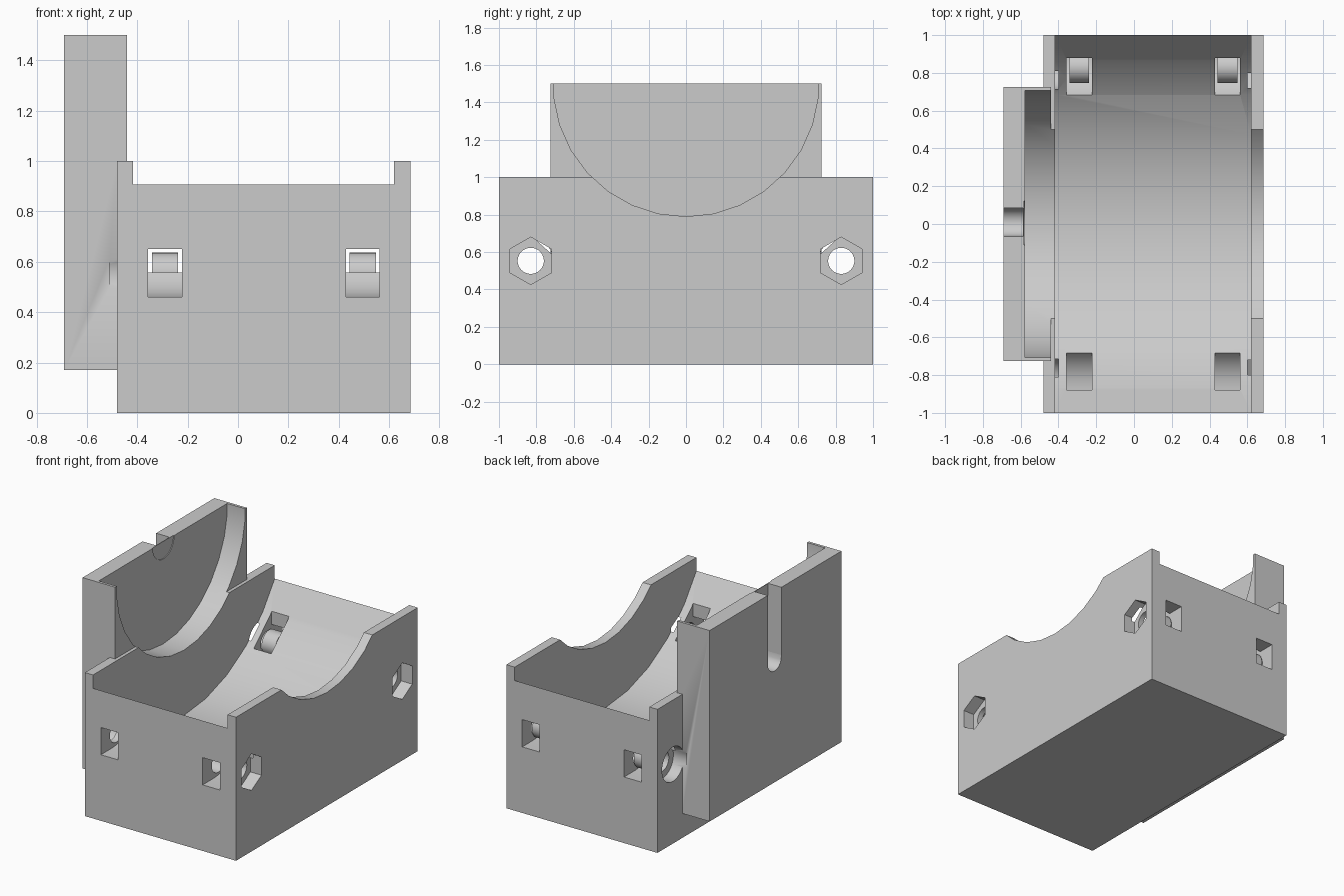
import bpy, bmesh, math

cube = bpy.data.objects.get("Cube")
if cube:
    bpy.data.objects.remove(cube, do_unlink=True)

grey = bpy.data.materials.new("plain grey")
grey.use_nodes = True
grey.diffuse_color = (0.6, 0.6, 0.6, 1)
grey.node_tree.nodes["Principled BSDF"].inputs["Base Color"].default_value = (0.6, 0.6, 0.6, 1)


def prism(name, points, x0, x1):
    """Extrude a (y, z) outline along x."""
    bm = bmesh.new()
    face = bm.faces.new([bm.verts.new((x0, y, z)) for y, z in points])
    new = bmesh.ops.extrude_face_region(bm, geom=[face])["geom"]
    for v in new:
        if isinstance(v, bmesh.types.BMVert):
            v.co.x = x1
    bmesh.ops.recalc_face_normals(bm, faces=bm.faces)
    mesh = bpy.data.meshes.new(name)
    bm.to_mesh(mesh)
    bm.free()
    mesh.materials.append(grey)
    obj = bpy.data.objects.new(name, mesh)
    bpy.context.collection.objects.link(obj)
    return obj


def ring(y, z, r, sides=30):
    """Regular polygon with a corner at the bottom."""
    step = 2 * math.pi / sides
    return [(y + r * math.sin(i * step), z - r * math.cos(i * step)) for i in range(sides)]


def rect(y0, y1, z0, z1):
    return [(y0, z0), (y1, z0), (y1, z1), (y0, z1)]


def combine(target, tool, operation="DIFFERENCE"):
    mod = target.modifiers.new(operation.lower(), "BOOLEAN")
    mod.operation, mod.object, mod.solver = operation, tool, "EXACT"
    bpy.context.view_layer.update()
    graph = bpy.context.evaluated_depsgraph_get()
    mesh = bpy.data.meshes.new_from_object(target.evaluated_get(graph))
    target.modifiers.clear()
    target.data = mesh
    bpy.data.objects.remove(tool, do_unlink=True)


def smooth(obj):
    bpy.ops.object.select_all(action="DESELECT")
    obj.select_set(True)
    bpy.context.view_layer.objects.active = obj
    bpy.ops.object.shade_smooth_by_angle(angle=math.radians(30))


# Cradle block with the tall end plate
cradle = prism("cradle", rect(-1, 1, 0, 1), -0.48, 0.685)
combine(cradle, prism("end_plate", rect(-0.725, 0.725, 0.17, 1.5), -0.69, -0.44), "UNION")

# Wide trough, and the narrower scoop through both rims into the plate
combine(cradle, prism("trough", ring(0, 1.5, 1.164), -0.417, 0.62))
combine(cradle, prism("scoop", ring(0, 1.5, 0.71), -0.578, 0.8))

# Groove outside the plate and shallow round seat inside it
groove = [p for p in ring(0.01, 1.02, 0.075) if p[1] <= 1.03]
groove.sort()
groove += [(0.085, 1.6), (-0.065, 1.6)]
combine(cradle, prism("groove", groove, -0.8, -0.588))
combine(cradle, prism("seat", ring(0.005, 1.5, 0.118), -0.583, -0.5))

# Bolt bores with a round head pocket and a hexagonal nut pocket
bolt_y, bolt_z = 0.83, 0.553
for side in (-1, 1):
    y = side * bolt_y
    combine(cradle, prism("bore", ring(y, bolt_z, 0.07), -0.6, 0.8))
    combine(cradle, prism("head_pocket", ring(y, bolt_z, 0.12), -0.51, -0.4))
    combine(cradle, prism("nut_pocket", ring(y, bolt_z, 0.127, 6), 0.6, 0.8))

# Curved strap channels from the outer walls up into the trough
arc = [(0.87 - 0.23 * math.sin(a), 0.69 - 0.23 * math.cos(a))
       for a in (i * math.pi / 16 for i in range(9))]
channel = [(1.1, 0.46)] + arc + [(0.64, 0.8), (0.88, 0.8), (0.88, 0.65), (1.1, 0.65)]
for x in (-0.29, 0.495):
    for side in (-1, 1):
        outline = [(side * y, z) for y, z in channel]
        combine(cradle, prism("channel", outline, x - 0.067, x + 0.067))
    # Collar around the bore in the rear channel
    collar = prism("rear_collar", ring(bolt_y, bolt_z, 0.083), x - 0.052, x + 0.052)
    combine(collar, prism("collar_bore", ring(bolt_y, bolt_z, 0.07), x - 0.2, x + 0.2))
    smooth(collar)

smooth(cradle)
